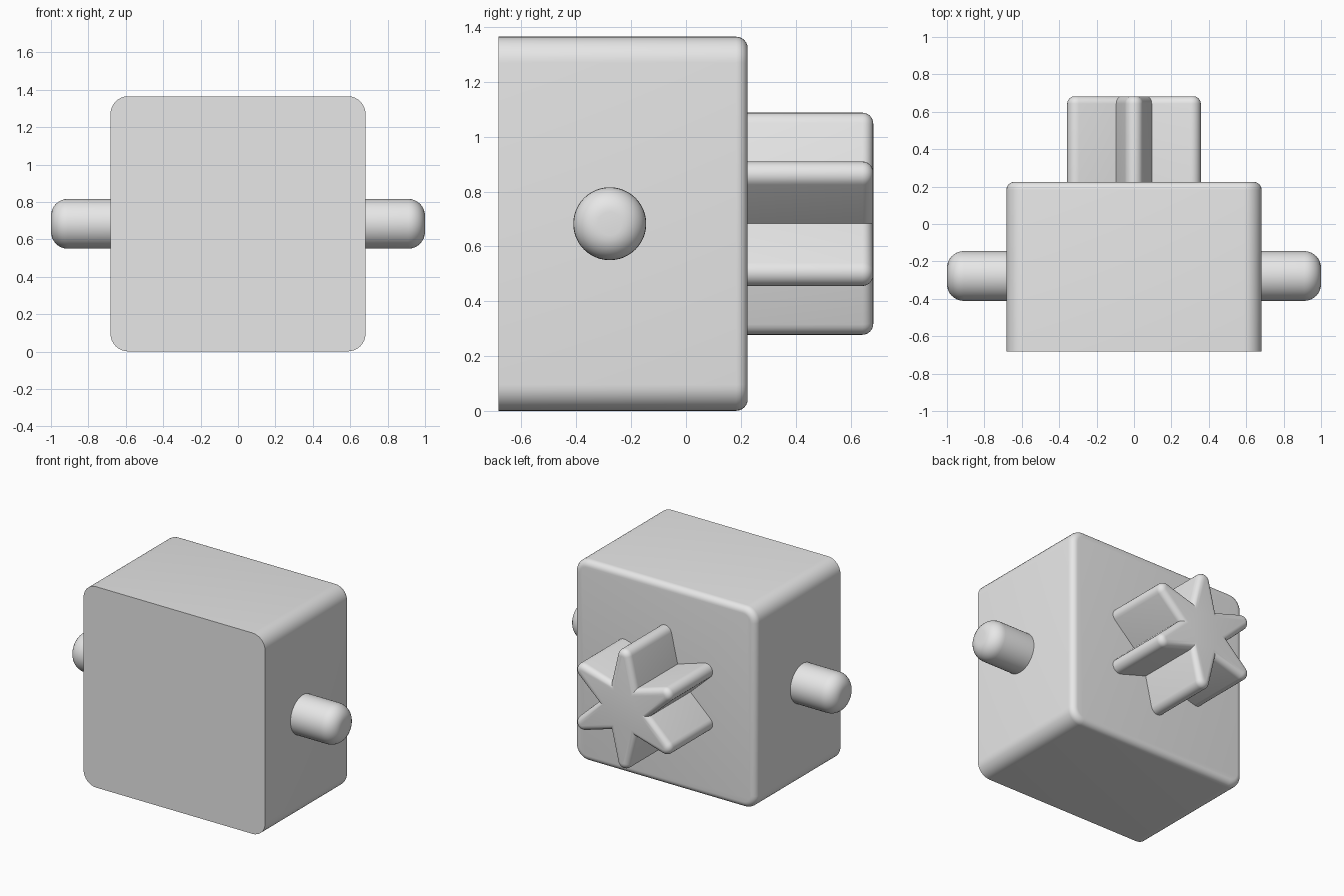
import bpy
import bmesh
from math import pi, sin, cos, acos, atan2, hypot, radians
from mathutils import Matrix, Vector

cube = bpy.data.objects.get("Cube")
if cube:
    bpy.data.objects.remove(cube, do_unlink=True)

grey = bpy.data.materials.new("light grey")
grey.use_nodes = True
GREY = (0.8, 0.8, 0.8, 1)
grey.diffuse_color = GREY
grey.node_tree.nodes["Principled BSDF"].inputs["Base Color"].default_value = GREY

MID_Z = 0.683


def arc(cx, cy, r, start, end, steps):
    """Points of a circular arc."""
    return [(cx + r * cos(start + (end - start) * i / steps),
             cy + r * sin(start + (end - start) * i / steps)) for i in range(steps + 1)]


def prism(name, outline, length, rim, segments, matrix):
    """Extrude an outline along local z, round its far rim, then place it."""
    bm = bmesh.new()
    base = bm.faces.new([bm.verts.new((x, y, 0)) for x, y in outline])
    base.normal_update()
    geom = bmesh.ops.extrude_face_region(bm, geom=[base], use_keep_orig=True)["geom"]
    top = [v for v in geom if isinstance(v, bmesh.types.BMVert)]
    bmesh.ops.translate(bm, verts=top, vec=(0, 0, length))
    rim_edges = [e for e in geom if isinstance(e, bmesh.types.BMEdge)]
    bmesh.ops.bevel(bm, geom=rim_edges, offset=rim, offset_type='OFFSET',
                    segments=segments, profile=0.5, affect='EDGES', clamp_overlap=False)
    bmesh.ops.recalc_face_normals(bm, faces=bm.faces)
    bmesh.ops.transform(bm, matrix=matrix, verts=bm.verts)
    mesh = bpy.data.meshes.new(name)
    bm.to_mesh(mesh)
    bm.free()
    mesh.materials.append(grey)
    obj = bpy.data.objects.new(name, mesh)
    bpy.context.collection.objects.link(obj)
    bpy.ops.object.select_all(action='DESELECT')
    obj.select_set(True)
    bpy.context.view_layer.objects.active = obj
    bpy.ops.object.shade_smooth_by_angle(angle=radians(30))
    return obj


def facing_back(y):
    return Matrix.Translation((0, y, MID_Z)) @ Matrix.Rotation(-pi / 2, 4, 'X')


# Block: rounded square with a sharp front and a softened back rim
half, corner = 0.682, 0.095
square = []
for k in range(4):
    a = k * pi / 2
    sx, sy = (1, 1, -1, -1)[(k + 1) % 4], (1, 1, -1, -1)[k]
    sx = 1 if k in (0, 3) else -1
    square += arc(sx * (half - corner), sy * (half - corner), corner, a, a + pi / 2, 8)
prism("block", square, 0.908, 0.042, 6, facing_back(-0.683))

# Star: six rounded tips with sharp valleys between them
tip_at, tip_r, valley = 0.356, 0.049, 0.19
vx, vy = valley * cos(pi / 6) - tip_at, valley * sin(pi / 6)
sweep = atan2(vy, vx) - acos(tip_r / hypot(vx, vy))
star = []
for k in range(6):
    a = pi / 6 + k * pi / 3
    star += arc(tip_at * cos(a), tip_at * sin(a), tip_r, a - sweep, a + sweep, 10)
    star.append((valley * cos(a + pi / 6), valley * sin(a + pi / 6)))
prism("star_knob", star, 0.483, 0.04, 6, facing_back(0.2))

# Side pegs with rounded ends
circle = arc(0, 0, 0.133, 0, 2 * pi, 48)[:-1]
for side, name in ((1, "left_peg"), (-1, "right_peg")):
    place = Matrix.Translation((side * 0.62, -0.278, MID_Z)) @ Matrix.Rotation(side * pi / 2, 4, 'Y')
    prism(name, circle, 0.38, 0.09, 8, place)
